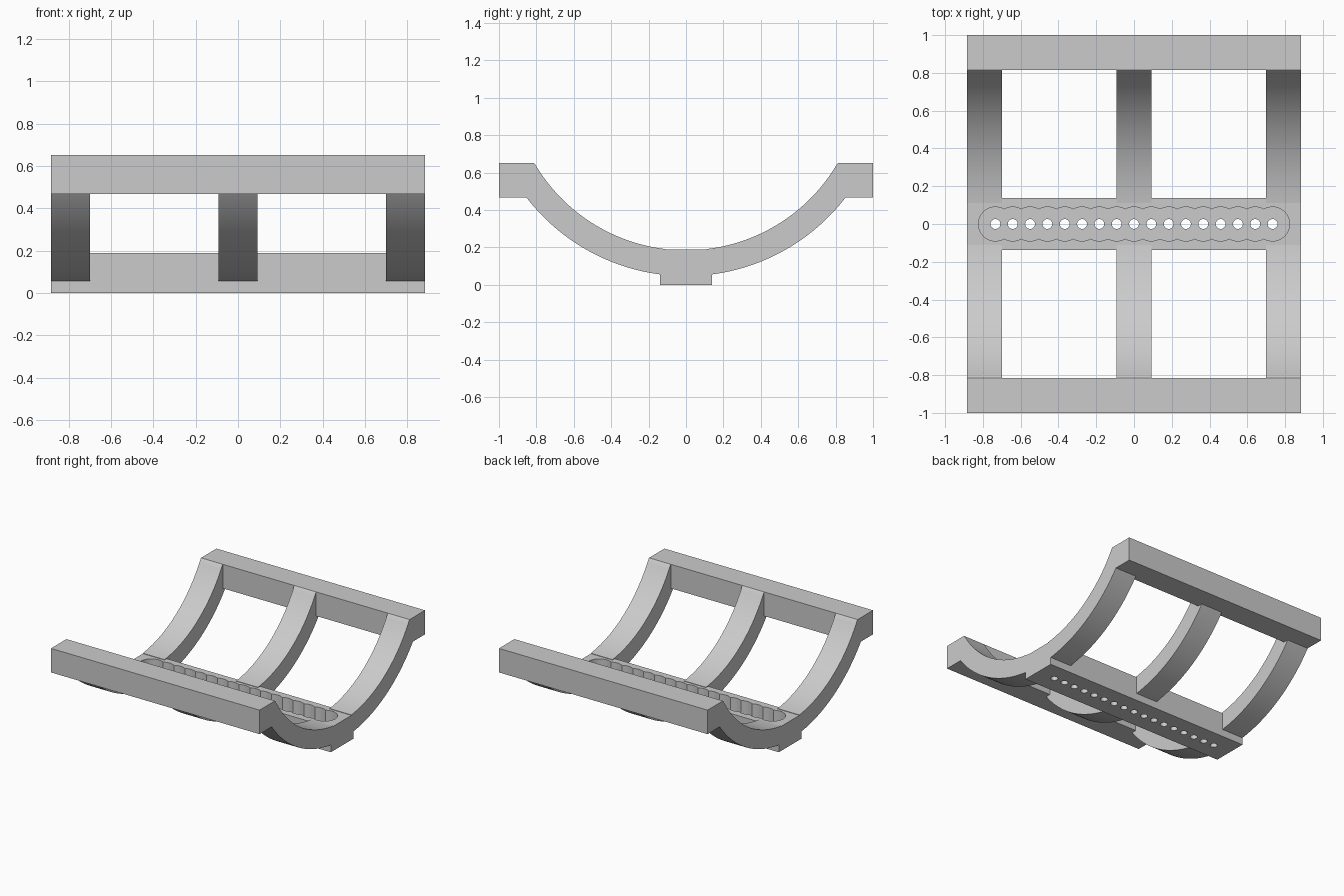
import bpy, bmesh
from math import sin, cos, asin, acos, pi, sqrt

if "Cube" in bpy.data.objects:
    bpy.data.objects.remove(bpy.data.objects["Cube"])

GREY = (0.6, 0.6, 0.6, 1)
grey = bpy.data.materials.new("plain grey")
grey.use_nodes = True
grey.diffuse_color = GREY
grey.node_tree.nodes["Principled BSDF"].inputs["Base Color"].default_value = GREY

HALF_X = 0.883             # half width of the cradle
ARC_Z = 1.123              # height of the arc centre
R_IN, R_OUT = 0.938, 1.076
RAIL_Y, RAIL_LOW, RAIL_TOP = 0.814, 0.468, 0.652
BASE_Y, BASE_TOP = 0.138, 0.188


def prism(name, points, offset):
    """Extrude a closed 3D outline by an offset vector."""
    bm = bmesh.new()
    face = bm.faces.new([bm.verts.new(p) for p in points])
    ext = bmesh.ops.extrude_face_region(bm, geom=[face])
    moved = [v for v in ext["geom"] if isinstance(v, bmesh.types.BMVert)]
    bmesh.ops.translate(bm, vec=offset, verts=moved)
    bmesh.ops.recalc_face_normals(bm, faces=bm.faces)
    mesh = bpy.data.meshes.new(name)
    bm.to_mesh(mesh)
    bm.free()
    obj = bpy.data.objects.new(name, mesh)
    bpy.context.collection.objects.link(obj)
    mesh.materials.append(grey)
    return obj


def box(name, y0, y1, z0, z1):
    outline = [(-HALF_X, y0, z0), (-HALF_X, y1, z0), (-HALF_X, y1, z1), (-HALF_X, y0, z1)]
    return prism(name, outline, (2 * HALF_X, 0, 0))


def smooth(obj):
    bpy.ops.object.select_all(action="DESELECT")
    obj.select_set(True)
    bpy.context.view_layer.objects.active = obj
    bpy.ops.object.shade_smooth_by_angle(angle=pi / 6)


def arc(radius, start, end, n=28):
    steps = [start + (end - start) * i / n for i in range(n + 1)]
    return [(radius * sin(a), ARC_Z - radius * cos(a)) for a in steps]


# Half rib profile, running from inside the base out to the rail
inner = arc(R_IN, asin(0.11 / R_IN), acos((ARC_Z - RAIL_TOP + 0.006) / R_IN))
outer = arc(R_OUT, acos((ARC_Z - RAIL_LOW) / R_OUT), asin(0.11 / R_OUT))
profile = inner + [(RAIL_Y, RAIL_TOP), (RAIL_Y, RAIL_LOW)] + outer

# Rails and ribs, mirrored front to back
RIB_W = 0.184
for side, label in ((-1, "front"), (1, "back")):
    box(label + "_rail", side * RAIL_Y, side, RAIL_LOW, RAIL_TOP)
    for x0, place in ((-HALF_X, "right"), (-RIB_W / 2, "middle"), (HALF_X - RIB_W, "left")):
        rib = prism(f"{label}_{place}_rib", [(x0, side * y, z) for y, z in profile], (RIB_W, 0, 0))
        smooth(rib)

# Base bar with a scalloped channel and a row of drain holes
base = box("base_bar", -BASE_Y, BASE_Y, 0, BASE_TOP)
COUNT, PITCH, POCKET_R, HOLE_R, FLOOR = 17, 0.0917, 0.09, 0.026, 0.05
centres = [(i - (COUNT - 1) / 2) * PITCH for i in range(COUNT)]
cusp = acos(PITCH / 2 / POCKET_R)


def scallops(sign):
    """One long edge of the channel, built from overlapping circle arcs."""
    pts = []
    for i, c in enumerate(centres):
        a0 = pi if i == 0 else pi - cusp
        a1 = 0 if i == COUNT - 1 else cusp
        for k in range(12):
            a = a0 + (a1 - a0) * k / 12
            pts.append((c + POCKET_R * cos(a), sign * POCKET_R * sin(a), FLOOR))
    pts.append((centres[-1] + POCKET_R, 0, FLOOR))
    return pts


cutters = [prism("channel_cutter", scallops(1) + scallops(-1)[-2:0:-1], (0, 0, 0.3))]
for c in centres:
    ring = [(c + HOLE_R * cos(2 * pi * k / 24), HOLE_R * sin(2 * pi * k / 24), -0.1) for k in range(24)]
    cutters.append(prism("hole_cutter", ring, (0, 0, 0.25)))

# Apply the cuts and remove the cutters
bpy.context.view_layer.objects.active = base
for cutter in cutters:
    cut = base.modifiers.new("cut", "BOOLEAN")
    cut.operation = "DIFFERENCE"
    cut.solver = "EXACT"
    cut.object = cutter
    bpy.ops.object.modifier_apply(modifier=cut.name)
    bpy.data.objects.remove(cutter)
smooth(base)
